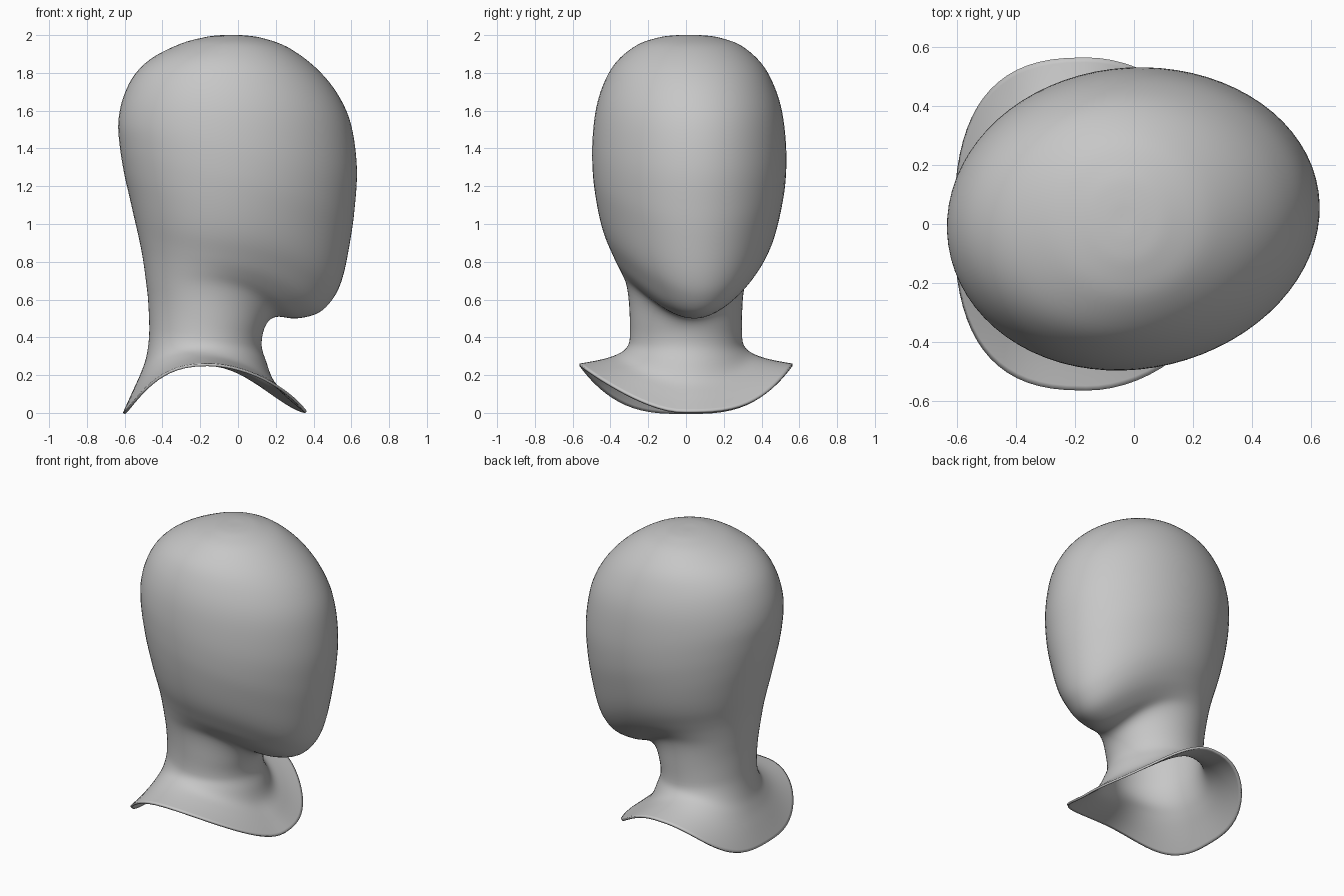
import bpy, bmesh, math

SEGMENTS = 72
STEPS = 5

cube = bpy.data.objects.get("Cube")
if cube:
    bpy.data.objects.remove(cube, do_unlink=True)

# Rings from hem to crown: face-side x, z, nape-side x, z, half width
RINGS = [
    (.365, .01, -.61, 0, .565), (.27, .09, -.56, .11, .45),
    (.19, .17, -.515, .21, .37), (.15, .27, -.485, .3, .32),
    (.125, .36, -.47, .42, .298), (.145, .46, -.475, .58, .298),
    (.2, .508, -.488, .7, .311), (.31, .5, -.505, .82, .345),
    (.43, .53, -.525, .92, .386), (.51, .61, -.55, 1.03, .432),
    (.558, .72, -.575, 1.14, .464), (.595, .9, -.605, 1.27, .491),
    (.62, 1.08, -.628, 1.41, .508), (.632, 1.3, -.636, 1.54, .51),
    (.6, 1.53, -.61, 1.67, .49), (.525, 1.695, -.55, 1.79, .446),
    (.41, 1.83, -.45, 1.883, .38), (.265, 1.935, -.3, 1.956, .275),
    (.13, 1.984, -.18, 1.988, .165), (.04, 1.998, -.1, 1.999, .08),
    (-.02, 2.0, -.035, 2.0, .008),
]


def smoothstep(low, high, value):
    t = min(1, max(0, (value - low) / (high - low)))
    return t * t * (3 - 2 * t)


def spline(a, b, c, d, t):
    """Catmull-Rom interpolation of one number."""
    return b + t / 2 * (c - a + t * (2*a - 5*b + 4*c - d + t * (3*(b - c) + d - a)))


def refined_rings():
    last = len(RINGS) - 1
    for i in range(last):
        near = [RINGS[min(last, max(0, i + k))] for k in (-1, 0, 1, 2)]
        for step in range(STEPS):
            yield [spline(*column, step / STEPS) for column in zip(*near)]
    yield RINGS[last]


def ring_points(front_x, front_z, back_x, back_z, width):
    """Tilted egg-shaped section; collar and jaw rise away from the middle."""
    middle = (front_z + back_z) / 2
    collar = max(0, 1 - middle / .39) ** 1.2
    head = smoothstep(.42, .8, middle)
    jaw = smoothstep(.48, .66, middle) * (1 - smoothstep(.75, 1.4, middle))
    yaw, taper = .145 * head, .025 * head + .07 * jaw
    for k in range(SEGMENTS):
        angle = math.tau * k / SEGMENTS
        c, s = math.cos(angle), math.sin(angle)
        # The back of the collar is squarer, and its two front edges differ
        power = 1 - .2 * collar if c < 0 else 1
        rise = 2.4 if c < 0 else 2.4 + .85 * c * s / (abs(c * s) + .1)
        across = math.copysign(abs(s) ** power, s)
        blend = (1 + math.copysign(abs(c) ** power, c)) / 2
        x = back_x + (front_x - back_x) * blend - .04 * collar * s * s
        y = width * across * (1 - taper * c)
        z = back_z + (front_z - back_z) * blend
        z += .26 * collar * abs(s) ** rise + .16 * jaw * s * s * blend
        yield (x * math.cos(yaw) - y * math.sin(yaw),
               x * math.sin(yaw) + y * math.cos(yaw) + .02 * head, z)


# Head, neck and collar as one lofted skin
bm = bmesh.new()
loops = [[bm.verts.new(p) for p in ring_points(*ring)] for ring in refined_rings()]
for low, high in zip(loops, loops[1:]):
    for k in range(SEGMENTS):
        n = (k + 1) % SEGMENTS
        bm.faces.new((low[k], low[n], high[n], high[k]))
bm.faces.new(loops[-1])
mesh = bpy.data.meshes.new("mannequin_head")
bm.to_mesh(mesh)
bm.free()
head = bpy.data.objects.new("mannequin_head", mesh)
bpy.context.collection.objects.link(head)

# Thin wall, open under the collar
shell = head.modifiers.new("wall", "SOLIDIFY")
shell.thickness = .014
shell.offset = -1

# Plain grey finish
grey = bpy.data.materials.new("plain_grey")
grey.use_nodes = True
colour = (.57, .57, .57, 1)
grey.diffuse_color = colour
grey.node_tree.nodes["Principled BSDF"].inputs["Base Color"].default_value = colour
mesh.materials.append(grey)

bpy.context.view_layer.objects.active = head
head.select_set(True)
bpy.ops.object.shade_smooth_by_angle(angle=math.radians(40))
